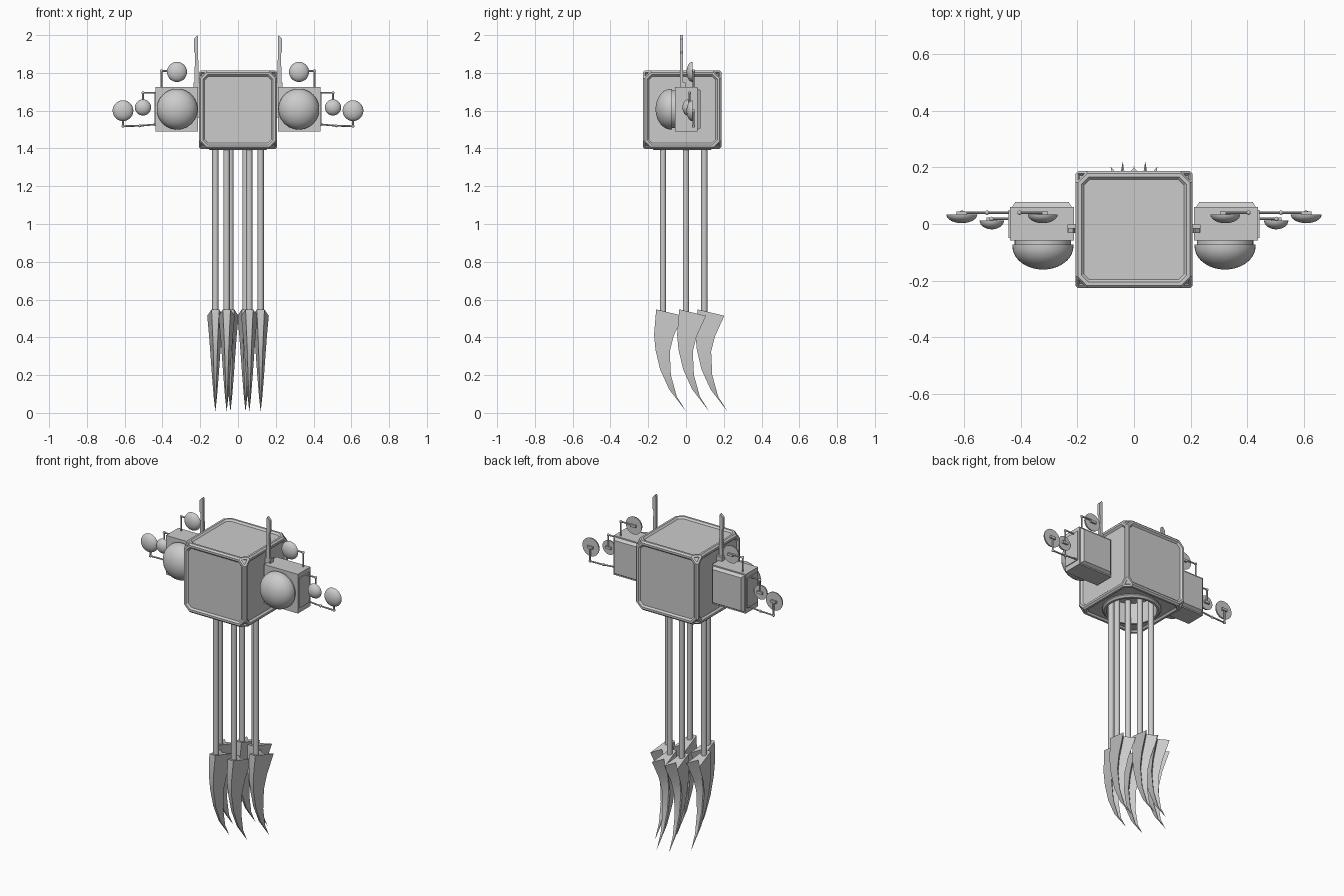
import bpy, bmesh, math
from mathutils import Vector, Matrix

old = bpy.data.objects.get("Cube")
if old:
    bpy.data.objects.remove(old, do_unlink=True)

grey = bpy.data.materials.new("plain_grey")
grey.use_nodes = True
COLOUR = (0.6, 0.6, 0.6, 1)
grey.diffuse_color = COLOUR
grey.node_tree.nodes["Principled BSDF"].inputs["Base Color"].default_value = COLOUR


def finish(name, bm, smooth=False):
    bmesh.ops.recalc_face_normals(bm, faces=bm.faces)
    me = bpy.data.meshes.new(name)
    bm.to_mesh(me)
    bm.free()
    me.materials.append(grey)
    ob = bpy.data.objects.new(name, me)
    bpy.context.collection.objects.link(ob)
    if smooth:
        bpy.ops.object.select_all(action='DESELECT')
        ob.select_set(True)
        bpy.context.view_layer.objects.active = ob
        bpy.ops.object.shade_smooth_by_angle(angle=math.radians(35))
    return ob


def add_box(bm, lo, hi):
    lo, hi = Vector(lo), Vector(hi)
    m = Matrix.Translation((lo + hi) / 2) @ Matrix.Diagonal((*(hi - lo), 1))
    return bmesh.ops.create_cube(bm, size=1, matrix=m)["verts"]


def add_rod(bm, a, b, r, sides=10):
    a, b = Vector(a), Vector(b)
    rot = (b - a).to_track_quat('Z', 'Y').to_matrix().to_4x4()
    bmesh.ops.create_cone(bm, cap_ends=True, segments=sides, radius1=r, radius2=r,
                          depth=(b - a).length, matrix=Matrix.Translation((a + b) / 2) @ rot)


def add_lathe(bm, profile, centre, axis_rot, sides):
    """Revolve (radius, height) points about a rotated axis."""
    m = Matrix.Translation(centre) @ axis_rot
    rings = []
    for r, h in profile:
        n = 1 if r == 0 else sides
        rings.append([bm.verts.new(m @ Vector((r * math.cos(t), r * math.sin(t), h)))
                      for t in (2 * math.pi * i / sides for i in range(n))])
    for a, b in zip(rings, rings[1:]):
        for i in range(sides):
            quad = [a[i % len(a)], a[(i + 1) % len(a)], b[(i + 1) % len(b)], b[i % len(b)]]
            bm.faces.new(list(dict.fromkeys(quad)))


FORWARD = Matrix.Rotation(math.pi / 2, 4, 'X')   # lathe axis towards the front
UP = Matrix.Identity(4)
HALF, MID = 0.207, Vector((0, -0.02, 1.605))

# Framed cube: cut corners, bevelled edges, sunken panels
bm = bmesh.new()
bmesh.ops.create_cube(bm, size=2 * HALF, matrix=Matrix.Translation(MID))
bmesh.ops.bevel(bm, geom=bm.verts[:], offset=0.05, affect='VERTICES', segments=1)
rims = [e for e in bm.edges if all(len(f.verts) == 8 for f in e.link_faces)]
bmesh.ops.bevel(bm, geom=rims, offset=0.009, affect='EDGES', segments=1)
bm.normal_update()
panels = [f for f in bm.faces if max(map(abs, f.normal)) > 0.99]
corners = [f for f in bm.faces if max(map(abs, f.normal)) < 0.65]
bmesh.ops.inset_individual(bm, faces=panels, thickness=0.013)
bmesh.ops.inset_individual(bm, faces=panels, thickness=0.010, depth=-0.010)
bmesh.ops.inset_individual(bm, faces=corners, thickness=0.013)
bmesh.ops.inset_individual(bm, faces=corners, thickness=0.002, depth=-0.008)
body = finish("body", bm)

# Round opening underneath
bm = bmesh.new()
add_rod(bm, (0, MID.y, 1.3), (0, MID.y, 1.52), 0.14, 48)
cutter = finish("opening_cutter", bm)
cutter.hide_render = True
cut = body.modifiers.new("opening", 'BOOLEAN')
cut.operation, cut.object, cut.solver = 'DIFFERENCE', cutter, 'EXACT'
bpy.context.view_layer.objects.active = body
bpy.ops.object.modifier_apply(modifier=cut.name)
bpy.data.objects.remove(cutter, do_unlink=True)

bm = bmesh.new()
add_lathe(bm, [(0.138, 1.43), (0.138, 1.392), (0.150, 1.392), (0.160, 1.402),
               (0.160, 1.43), (0.138, 1.43)], (0, MID.y, 0), UP, 48)
finish("opening_ring", bm, True)

# Hanging arms with curved claws
FRONT = [(-.036, .548, .02), (-.047, .415, .014), (-.04, .336, .011), (-.015, .23, .008),
         (.033, .124, .005)]
BACK = [(.106, .514, .043), (.056, .405, .033), (.036, .325, .027), (.042, .2, .018),
        (.073, .087, .009)]
TIP = (.124, .006)


def build_arm(x, y, label):
    bm = bmesh.new()
    add_rod(bm, (x, y, 0.5), (x, y, 1.52), 0.0165, 16)
    finish("arm_" + label, bm, True)
    bm = bmesh.new()
    rows = []
    for (fy, fz, fw), (by, bz, bw) in zip(FRONT, BACK):
        ny, nz = by + (fy - by) * .35, bz + (fz - bz) * .35
        section = [(-fw, fy, fz), (fw, fy, fz), (bw, by, bz), (0, ny, nz), (-bw, by, bz)]
        rows.append([bm.verts.new((x + px, y + py, pz)) for px, py, pz in section])
    tip = bm.verts.new((x, y + TIP[0], TIP[1]))
    bm.faces.new(rows[0])
    for a, b in zip(rows, rows[1:]):
        for i in range(5):
            j = (i + 1) % 5
            bm.faces.new((a[i], a[j], b[j], b[i]))
    for i in range(5):
        bm.faces.new((rows[-1][i], rows[-1][(i + 1) % 5], tip))
    finish("claw_" + label, bm, True)


for label, x, y in (("front", 0.06, -0.122), ("middle", 0.12, 0), ("back", 0.04, 0.097)):
    build_arm(x, y, label + "_left")
    build_arm(-x, y, label + "_right")


# Side equipment, built for each side s
def build_side(s, side):
    def p(x, y, z):
        return Vector((s * x, y, z))

    # Pod housing with a tapered back
    bm = bmesh.new()
    verts = add_box(bm, p(.213, -.058, 1.49), p(.438, .06, 1.725))
    bm.normal_update()
    back = [f for f in bm.faces if f.calc_center_median().y > .05]
    bmesh.ops.inset_individual(bm, faces=back, thickness=0.010)
    bmesh.ops.inset_individual(bm, faces=back, thickness=0.016, depth=0.018 * (
        1 if back[0].normal.y > 0 else -1))
    finish("pod_" + side, bm)

    # Lamp dome and its neck
    bm = bmesh.new()
    arc = [(.108 * math.cos(t), .079 + .082 * math.sin(t))
           for t in (math.pi / 2 * i / 10 for i in range(10))]
    add_lathe(bm, [(0, .05), (.1, .05), (.1, .073), (.108, .073)] + arc + [(0, .161)],
              p(.322, 0, 1.608), FORWARD, 40)
    finish("lamp_" + side, bm, True)

    # Mount block, side plate and blade aerial
    bm = bmesh.new()
    add_box(bm, p(.2, -.03, 1.56), p(.236, -.002, 1.75))
    add_box(bm, p(.436, -.05, 1.52), p(.443, .05, 1.70))
    finish("mounts_" + side, bm)
    bm = bmesh.new()
    outline = [(.208, 1.73), (.232, 1.73), (.227, 1.90), (.234, 1.915), (.234, 1.98),
               (.215, 2.0), (.211, 1.99), (.211, 1.90)]
    face = bm.faces.new([bm.verts.new(p(x, -.031, z)) for x, z in outline])
    out = bmesh.ops.extrude_face_region(bm, geom=[face])["geom"]
    bmesh.ops.translate(bm, vec=(0, .016, 0),
                        verts=[v for v in out if isinstance(v, bmesh.types.BMVert)])
    finish("aerial_" + side, bm)

    # Dishes with their bent rods
    dishes = (("upper", (.323, .034, 1.805), .053, [(.405, 1.71), (.405, 1.81), (.323, 1.81)]),
              ("middle", (.503, .012, 1.617), .043, [(.43, 1.695), (.503, 1.695), (.503, 1.617)]),
              ("outer", (.609, .034, 1.6), .055,
               [(.43, 1.528), (.52, 1.52), (.609, 1.518), (.609, 1.6)]))
    for name, (x, y, z), r, path in dishes:
        bm = bmesh.new()
        arc = [(r * math.cos(t), .031 * math.sin(t))
               for t in (math.pi / 2 * i / 7 for i in range(7))]
        add_lathe(bm, [(0, 0)] + arc + [(0, .031)], p(x, y, z), FORWARD, 28)
        finish(f"{name}_dish_{side}", bm, True)
        bm = bmesh.new()
        pts = [p(px, y + .006, pz) for px, pz in path]
        for a, b in zip(pts, pts[1:]):
            add_rod(bm, a, b, .0045)
        for q in pts[1:-1]:
            bmesh.ops.create_uvsphere(bm, u_segments=10, v_segments=6, radius=.008,
                                      matrix=Matrix.Translation(q))
        add_box(bm, p(x - .018, y - .001, z - .007), p(x + .018, y + .011, z + .007))
        finish(f"{name}_dish_rod_{side}", bm, True)


build_side(1, "left")
build_side(-1, "right")
